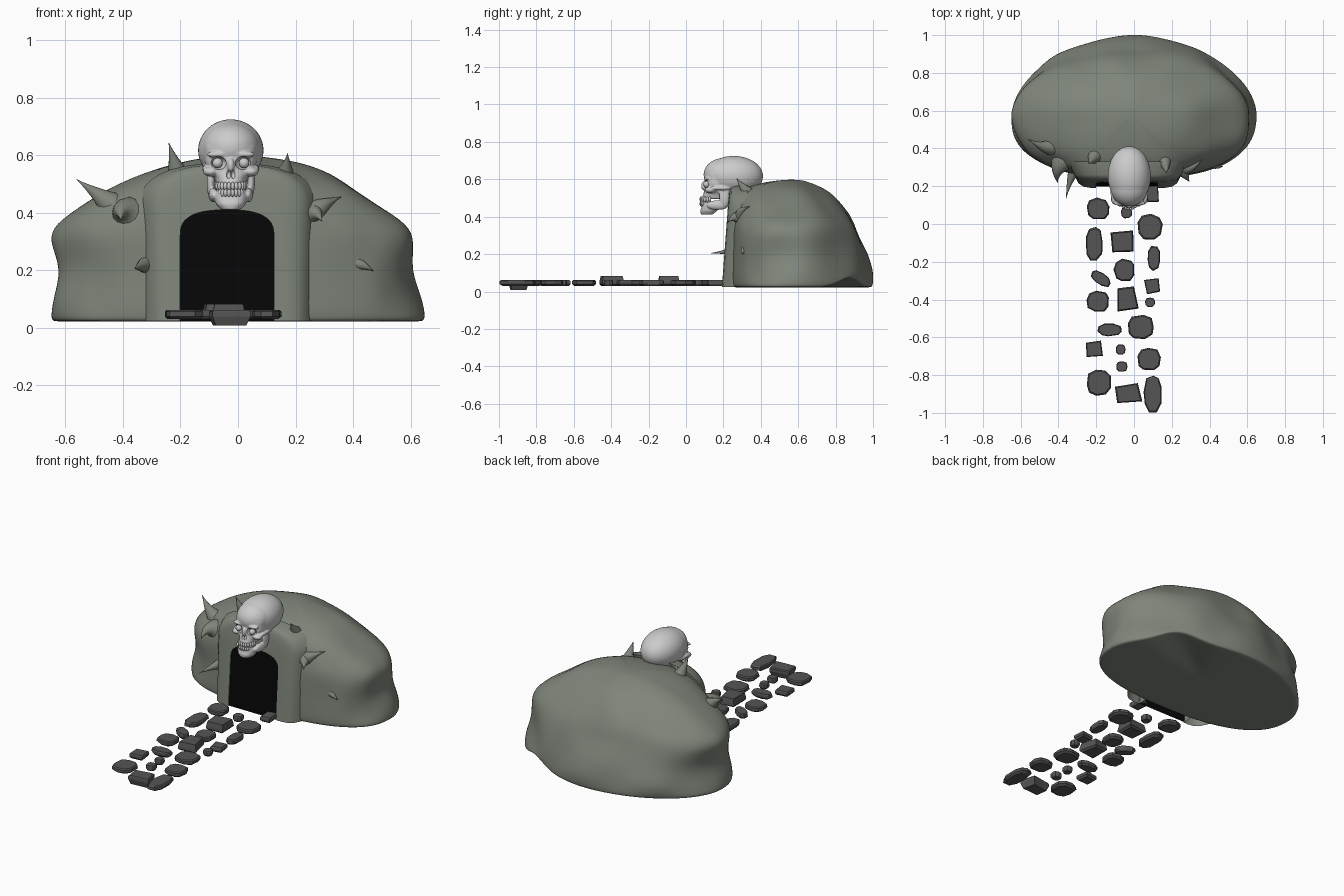
import bpy, bmesh, math, random
from mathutils import Vector, noise

if "Cube" in bpy.data.objects:
    bpy.data.objects.remove(bpy.data.objects["Cube"])

random.seed(4)


def mat(name, rgb):
    m = bpy.data.materials.new(name)
    m.diffuse_color = (*rgb, 1)
    m.use_nodes = True
    m.node_tree.nodes["Principled BSDF"].inputs["Base Color"].default_value = m.diffuse_color
    return m


ROCK = mat("rock", (0.21, 0.235, 0.195))
STONE = mat("path_stone", (0.09, 0.09, 0.09))
BLACK = mat("black", (0.002, 0.002, 0.002))


def make(name, bm, material=None, smooth=True):
    bmesh.ops.recalc_face_normals(bm, faces=bm.faces)
    me = bpy.data.meshes.new(name)
    bm.to_mesh(me)
    bm.free()
    ob = bpy.data.objects.new(name, me)
    bpy.context.collection.objects.link(ob)
    if material:
        me.materials.append(material)
    for p in me.polygons:
        p.use_smooth = smooth
    return ob


def skin(bm, rings, closed=True):
    rows = [[bm.verts.new(p) for p in r] for r in rings]
    n = len(rows[0])
    for a, b in zip(rows, rows[1:]):
        for i in range(n if closed else n - 1):
            j = (i + 1) % n
            bm.faces.new((a[i], a[j], b[j], b[i]))
    return rows


def loft(name, levels, yc, nf=2, nb=2, segs=48, lump=0, material=None):
    """Stack of outlines: each level is z, left x, right x, front y, back y."""
    rings = []
    for k, (z, xl, xr, yf, yb) in enumerate(levels):
        ring = []
        for i in range(segs):
            a = math.tau * i / segs
            c, s = math.cos(a), math.sin(a)
            n = nb if s > 0 else nf
            xc = (xl + xr) / 2
            x = xc + math.copysign(abs(c) ** (2 / n), c) * (xr - xl) / 2
            y = yc + math.copysign(abs(s) ** (2 / n), s) * ((yb - yc) if s > 0 else (yc - yf))
            p = Vector((x, y, z))
            if lump:
                if k > 2 and s > -0.75:
                    p += noise.noise(p * 5) * lump * Vector((c, s, 0.3))
                if k < 3:   # undercut at the back right
                    p.z += 0.055 * math.exp(-((a - 0.85) / 0.22) ** 2)
            ring.append(p)
        rings.append(ring)
    bm = bmesh.new()
    rows = skin(bm, rings)
    bm.faces.new(rows[0])
    bm.faces.new(rows[-1])
    return make(name, bm, material)


# cave mound
mound = loft("cave_mound", [
    (.022, -.60, .60, .30, .95), (.022, -.64, .64, .25, .99), (.03, -.655, .655, .24, 1.0),
    (.10, -.64, .64, .238, 1.0), (.20, -.605, .605, .24, .975), (.30, -.65, .63, .24, .93),
    (.36, -.63, .60, .245, .905), (.42, -.55, .50, .25, .87), (.48, -.46, .41, .255, .82),
    (.535, -.35, .315, .275, .765), (.57, -.235, .22, .36, .71), (.59, -.13, .12, .45, .66),
    (.598, -.05, .04, .54, .61)], .575, 2.5, 1.85, 48, .03, ROCK)
mound.modifiers.new("subdivide", 'SUBSURF').levels = 2
mound.modifiers[0].render_levels = 2


# doorway surround, flaring into the mound, and dark opening
def arch(hw, top, spring, cx):
    pts = [(cx + hw, .024), (cx + hw, spring * .5)]
    for i in range(25):
        a = math.pi * i / 24
        c, s = math.cos(a), math.sin(a)
        pts.append((cx + math.copysign(abs(c) ** .75, c) * hw, spring + abs(s) ** .75 * (top - spring)))
    return pts + [(cx - hw, spring * .5), (cx - hw, .024)]


inner = arch(.163, .41, .32, -.038)
face_y = lambda z: .19 + .075 * z
flare = [(.315, .572, .40, .33, 0), (.285, .567, .40, .262, 0), (.262, .56, .40, .215, .05),
         (.235, .54, .39, .196, .072), (.2, .50, .37, .19, .075)]
bm = bmesh.new()
skin(bm, [[(x, y + t * z, z) for x, z in arch(w, top, sp, -.033)] for w, top, sp, y, t in flare] +
     [[(x, face_y(z), z) for x, z in inner], [(x, .26, z) for x, z in inner]], closed=False)
frame = make("doorway_surround", bm, ROCK)
bpy.context.view_layer.objects.active = frame
frame.select_set(True)
bpy.ops.object.shade_smooth_by_angle(angle=math.radians(50))
frame.select_set(False)

bm = bmesh.new()
bm.faces.new([bm.verts.new((x, face_y(z) + .006, z)) for x, z in inner])
make("dark_opening", bm, BLACK, False)


# thorns: grow out of the rock and bend at the base towards the tip
def spike(name, base, tip, r):
    base, tip = Vector(base), Vector(tip)
    root = base + (Vector((base.x * .5, .55, .25)) - base).normalized() * .09
    rings = []
    for k in range(13):
        t = k / 12
        o = root * (1 - t) ** 2 + base * 2 * t * (1 - t) + tip * t * t
        d = (base - root) * (1 - t) + (tip - base) * t
        q = d.to_track_quat('Z', 'Y')
        rad = r * (1.5 * (1 - t) ** 1.25 + .03)
        rings.append([o + q @ Vector((rad * math.cos(math.tau * i / 12), rad * math.sin(math.tau * i / 12), 0))
                      for i in range(12)])
    bm = bmesh.new()
    rows = skin(bm, rings)
    bm.faces.new(rows[0])
    bm.faces.new(rows[-1])
    make(name, bm, ROCK)


for i, s in enumerate([
        ((-.46, .38, .445), (-.56, .45, .515), .05), ((-.42, .28, .43), (-.405, .22, .375), .048),
        ((-.34, .25, .215), (-.36, .135, .205), .03), ((-.215, .34, .55), (-.24, .32, .642), .045),
        ((.17, .31, .55), (.172, .27, .605), .04), ((.28, .26, .425), (.358, .34, .455), .045),
        ((.27, .26, .42), (.292, .225, .37), .045), ((.43, .29, .225), (.47, .305, .198), .03)]):
    spike(f"thorn_{i + 1}", *s)


# skull: blocked-out bones fused by a voxel remesh, then carved
CX = -.025


def ball(name, loc, scale, seg=24):
    bm = bmesh.new()
    bmesh.ops.create_uvsphere(bm, u_segments=seg, v_segments=seg // 2, radius=1)
    for v in bm.verts:
        v.co = Vector(loc) + Vector(v.co[i] * scale[i] for i in range(3))
    return make(name, bm)


def sided(name, x, y, z, scale):
    return [ball(name, (CX + s * x, y, z), scale) for s in (-1, 1)]


def bone(name, rows, yc):
    return loft(name, [(z, CX - h, CX + h, f, b) for z, h, f, b in rows], yc, 2.4, 2.4, 32)


bones = [ball("skull", (CX, .255, .617), (.114, .157, .108), 40),
         ball("forehead", (CX, .20, .625), (.1, .106, .088), 40),
         bone("upper_face", [(.63, .09, .105, .28), (.575, .09, .10, .27), (.545, .076, .10, .25),
                             (.52, .058, .092, .22), (.495, .049, .083, .19)], .17),
         bone("lower_jaw", [(.478, .052, .086, .18), (.455, .057, .084, .18), (.43, .052, .076, .165),
                            (.411, .036, .08, .14)], .13)]
bones += sided("brow", .045, .112, .603, (.04, .016, .011))
bones += sided("cheekbone", .07, .13, .543, (.027, .03, .017))
bones += sided("cheek_arch", .09, .18, .553, (.01, .06, .011))
bones += sided("jaw_branch", .07, .205, .51, (.014, .028, .06))
bones += sided("jaw_side", .06, .17, .462, (.018, .06, .026))
bones.append(ball("nose_bridge", (CX, .095, .565), (.012, .014, .025)))

cutters = sided("socket", .045, .098, .573, (.03, .036, .024))
cutters += sided("nostril", .008, .085, .534, (.009, .022, .016))


def join(parts):
    bpy.ops.object.select_all(action='DESELECT')
    for o in parts:
        o.select_set(True)
    bpy.context.view_layer.objects.active = parts[0]
    bpy.ops.object.join()
    return parts[0]


skull = join(bones)
rm = skull.modifiers.new("fuse", 'REMESH')
rm.mode, rm.voxel_size, rm.use_smooth_shade = 'VOXEL', .004, True
sm = skull.modifiers.new("soften", 'SMOOTH')
sm.factor, sm.iterations = .5, 8
for c in cutters:
    b = skull.modifiers.new("carve", 'BOOLEAN')
    b.object, b.operation, b.solver = c, 'DIFFERENCE', 'EXACT'
    c.hide_render = True
for m in list(skull.modifiers):
    bpy.ops.object.modifier_apply(modifier=m.name)
for c in cutters:
    bpy.data.objects.remove(c)
bpy.ops.object.shade_smooth_by_angle(angle=math.radians(45))

# eyes and teeth
sided("eye", .046, .11, .573, (.018, .018, .018))
teeth = []
for z, w in ((.493, .05), (.470, .047)):
    for i in range(12):
        a = math.radians(-82 + 164 * i / 11)
        teeth.append(ball("teeth", (CX + w * math.sin(a), .135 - .055 * math.cos(a), z), (.0075, .008, .015), 10))
join(teeth)

# path stones: x, y, half width, half length
stones = [(-.19, .08, .06, .058), (-.04, .06, .03, .03), (.1, .16, .035, .042), (.085, -.015, .065, .07),
          (-.21, -.105, .045, .09), (-.06, -.095, .058, .058), (-.05, -.245, .056, .06), (.105, -.18, .033, .066),
          (-.175, -.29, .058, .03), (-.19, -.41, .06, .056), (-.04, -.4, .056, .058), (.095, -.325, .037, .042),
          (.085, -.415, .027, .025), (-.13, -.56, .064, .034), (.035, -.545, .07, .065), (-.21, -.665, .04, .045),
          (-.07, -.665, .026, .028), (-.065, -.755, .03, .028), (.08, -.715, .06, .06), (-.185, -.84, .065, .07),
          (-.03, -.9, .06, .054), (.1, -.9, .048, .098)]
blocks, tall = (2, 5, 10, 11, 15, 20), (5, 10)
for k, (x, y, w, l) in enumerate(stones):
    n = 4 if k in blocks else 9
    top = .083 if k in tall else .062
    low = .008 if k == 20 else .03
    grow = 1.4 if n == 4 else 1.03
    start = math.pi / 4 + .08 if n == 4 else random.random()
    tilt = -.6 if k == 8 else 0
    outline = []
    for i in range(n):
        a = start + math.tau * (i + random.uniform(-.12, .12)) / n
        r = grow * random.uniform(.94, 1.02)
        e = 1 if n == 4 else .8
        u = w * r * math.copysign(abs(math.cos(a)) ** e, math.cos(a))
        v = l * r * math.copysign(abs(math.sin(a)) ** e, math.sin(a))
        outline.append((u * math.cos(tilt) - v * math.sin(tilt), u * math.sin(tilt) + v * math.cos(tilt)))
    bm = bmesh.new()
    rows = skin(bm, [[(x + u * f, max(y + v * f, -1), z) for u, v in outline]
                     for f, z in ((.8, low), (1, .04), (.98, .056), (.88, top))])
    bm.faces.new(rows[0])
    bm.faces.new(rows[-1])
    make(f"path_stone_{k + 1}", bm, STONE, False)
